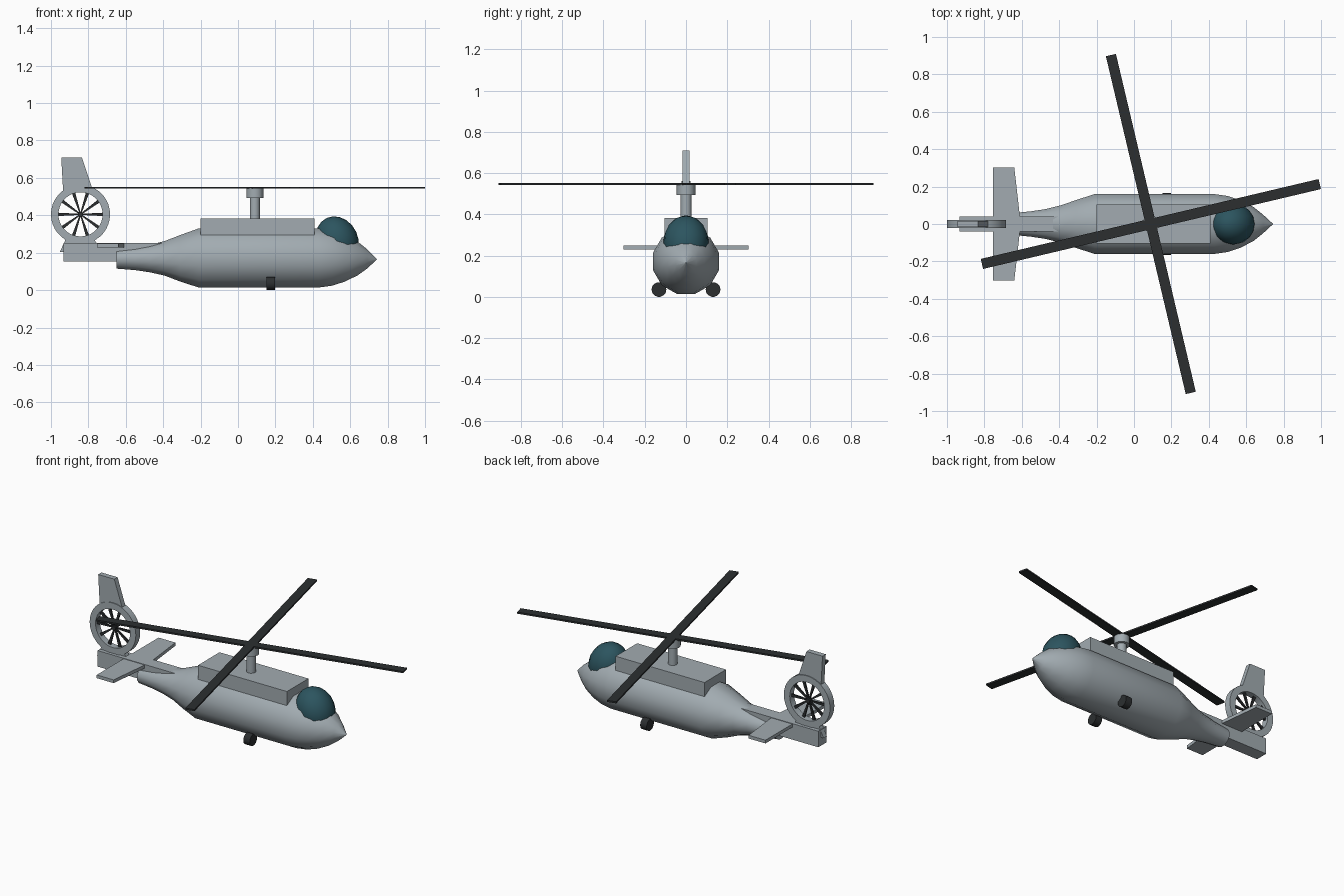
import bpy, math
from math import sin, cos, pi, radians
from mathutils import Matrix

if "Cube" in bpy.data.objects:
    bpy.data.objects.remove(bpy.data.objects["Cube"])


def material(name, rgb):
    m = bpy.data.materials.new(name)
    m.diffuse_color = (*rgb, 1)
    m.use_nodes = True
    m.node_tree.nodes["Principled BSDF"].inputs["Base Color"].default_value = m.diffuse_color
    return m


BODY = material("body_grey", (0.36, 0.41, 0.44))
DARK = material("dark", (0.025, 0.028, 0.03))
GLASS = material("glass", (0.025, 0.09, 0.115))


def mesh_object(name, verts, faces, mat, smooth=None):
    me = bpy.data.meshes.new(name)
    me.from_pydata(verts, [], faces)
    ob = bpy.data.objects.new(name, me)
    bpy.context.collection.objects.link(ob)
    return finish(ob, name, mat, smooth)


def finish(ob, name, mat, smooth=None):
    ob.name = name
    ob.data.materials.append(mat)
    if smooth:
        bpy.ops.object.select_all(action='DESELECT')
        ob.select_set(True)
        bpy.context.view_layer.objects.active = ob
        bpy.ops.object.shade_smooth_by_angle(angle=radians(smooth))
    return ob


def prism(name, outline, axis, lo, hi, mat):
    """Extrude a 2D outline: along y (outline in xz) or along z (outline in xy)."""
    n = len(outline)
    if axis == 'y':
        outline = outline[::-1]
    place = (lambda a, b, t: (a, t, b)) if axis == 'y' else (lambda a, b, t: (a, b, t))
    verts = [place(a, b, t) for t in (lo, hi) for a, b in outline]
    faces = [tuple(range(n))[::-1], tuple(range(n, 2 * n))]
    faces += [(i, (i + 1) % n, n + (i + 1) % n, n + i) for i in range(n)]
    return mesh_object(name, verts, faces, mat)


def box(name, x0, x1, y, z0, z1, mat):
    return prism(name, [(x0, -y), (x1, -y), (x1, y), (x0, y)], 'z', z0, z1, mat)


def cylinder(name, loc, r, depth, mat, sides=16, rot=(0, 0, 0)):
    bpy.ops.mesh.primitive_cylinder_add(vertices=sides, radius=r, depth=depth, location=loc, rotation=rot)
    return finish(bpy.context.object, name, mat, 40)


# Fuselage: twelve-sided sections (x, centre z, half width, half height)
SECTIONS = [(-.65, .167, .058, .052), (-.55, .168, .068, .061), (-.47, .169, .08, .074),
            (-.39, .17, .1, .093), (-.31, .17, .128, .124), (-.21, .172, .16, .158),
            (.43, .172, .16, .158), (.5, .172, .15, .149), (.57, .171, .127, .126),
            (.64, .169, .09, .09), (.69, .167, .05, .052), (.742, .165, .002, .002)]
N = 12
k = cos(pi / N)
verts, faces = [], []
for x, zc, ry, rz in SECTIONS:
    for i in range(N):
        a = 2 * pi * (i + .5) / N
        verts.append((x, ry / k * cos(a), zc + rz / k * sin(a)))
for s in range(len(SECTIONS) - 1):
    for i in range(N):
        j = (i + 1) % N
        faces.append((s * N + i, s * N + j, (s + 1) * N + j, (s + 1) * N + i)[::-1])
faces += [tuple(range(N)), tuple(range(len(verts) - N, len(verts)))[::-1]]
faces = [f[::-1] for f in faces]
faces[-2:] = [f[::-1] for f in faces[-2:]]
fuselage = mesh_object("fuselage", verts, [f[::-1] for f in faces], BODY)
import bmesh
bm = bmesh.new()
bm.from_mesh(fuselage.data)
bmesh.ops.recalc_face_normals(bm, faces=bm.faces)
bm.to_mesh(fuselage.data)
bm.free()
bpy.context.view_layer.objects.active = fuselage
fuselage.select_set(True)
bpy.ops.object.shade_smooth_by_angle(angle=radians(40))

# Canopy
bpy.ops.mesh.primitive_uv_sphere_add(segments=16, ring_count=10, radius=1, location=(.53, 0, .265),
                                     rotation=(0, radians(-25), 0))
bpy.context.object.scale = (.112, .11, .133)
finish(bpy.context.object, "canopy", GLASS, 50)

# Engine housing, mast and rotor
box("engine_housing", -.2, .408, .105, .29, .382, BODY)
cylinder("rotor_mast", (.09, 0, .435), .027, .13, BODY)
cylinder("rotor_hub", (.09, 0, .519), .045, .052, BODY)
for i in range(4):
    blade = box("rotor_blade", 0, .928, .0275, -.005, .005, DARK)
    blade.matrix_world = Matrix.Translation((.09, 0, .547)) @ Matrix.Rotation(radians(13.3) + i * pi / 2, 4, 'Z')

# Wheels
for side in (-1, 1):
    cylinder("wheel", (.175, side * .131, .036), .036, .044, DARK, 14, (0, pi / 2, 0))

# Tail boom and stabilizer
box("tail_boom", -.933, -.4, .04, .153, .252, BODY)
prism("stabilizer", [(-.755, -.302), (-.64, -.302), (-.61, -.04), (-.61, .04), (-.64, .302), (-.755, .302)],
      'z', .229, .249, BODY)

# Fin above and below the tail fan
prism("upper_fin", [(-.935, .53), (-.775, .53), (-.835, .71), (-.945, .71)], 'y', -.016, .016, BODY)
prism("lower_fin", [(-.952, .205), (-.73, .205), (-.77, .275), (-.92, .275)], 'y', -.016, .016, BODY)

# Fan ring: square profile swept round
CX, CZ, M = -.842, .405, 36
verts, faces = [], []
for i in range(M):
    a = 2 * pi * i / M
    for r, y in ((.158, -.021), (.158, .021), (.118, .021), (.118, -.021)):
        verts.append((CX + r * cos(a), y, CZ + r * sin(a)))
    for p in range(4):
        q, n = (p + 1) % 4, (i + 1) % M
        faces.append((i * 4 + p, i * 4 + q, n * 4 + q, n * 4 + p))
mesh_object("fan_ring", verts, faces, BODY, 40)

# Fan hub and blades
cylinder("fan_hub", (CX, 0, CZ), .014, .03, DARK, 12, (pi / 2, 0, 0))
for i in range(10):
    blade = prism("fan_blade", [(0, -.003), (.122, -.009), (.122, .009), (0, .003)], 'y', -.005, .005, DARK)
    blade.matrix_world = Matrix.Translation((CX, 0, CZ)) @ Matrix.Rotation(i * pi / 5, 4, 'Y')
